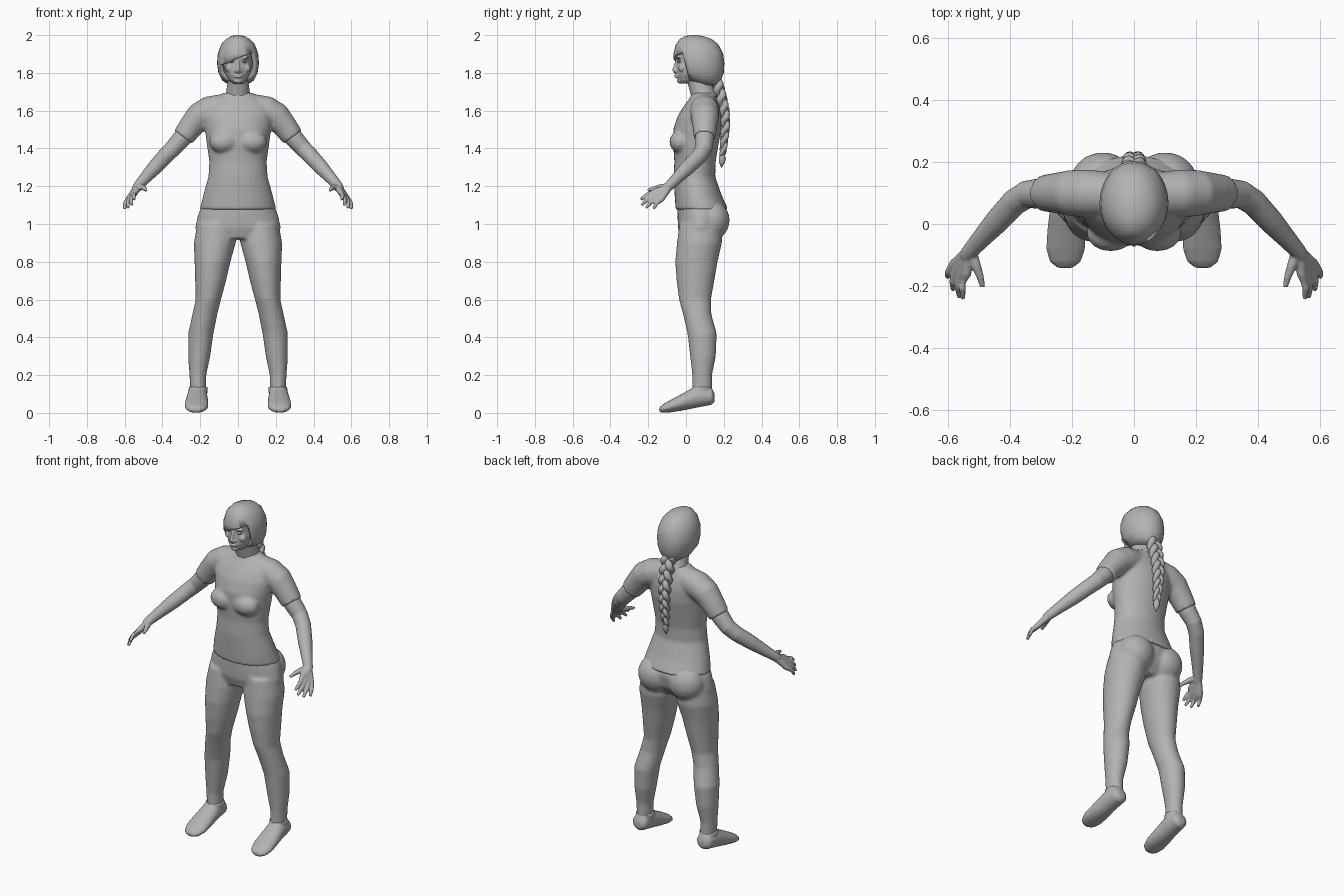
import bpy, bmesh, math
from mathutils import Vector, Matrix

cube = bpy.data.objects.get("Cube")
if cube:
    bpy.data.objects.remove(cube)

grey = bpy.data.materials.new("plain_grey")
grey.use_nodes = True
GREY = (0.45, 0.45, 0.45, 1)
grey.diffuse_color = GREY
grey.node_tree.nodes["Principled BSDF"].inputs["Base Color"].default_value = GREY
X, Y, Z = Vector((1, 0, 0)), Vector((0, 1, 0)), Vector((0, 0, 1))


def loft(bm, rings, segs=24):
    """Skin closed elliptical rings given as (centre, half axis u, half axis v)."""
    loops = []
    for c, u, v in rings:
        angles = [math.tau * i / segs for i in range(segs)]
        loops.append([bm.verts.new(c + u * math.cos(a) + v * math.sin(a)) for a in angles])
    for a, b in zip(loops, loops[1:]):
        for i in range(segs):
            j = (i + 1) % segs
            bm.faces.new((a[i], a[j], b[j], b[i]))
    bm.faces.new(loops[0][::-1])
    bm.faces.new(loops[-1])


def stack(bm, rows, side=1):
    """Horizontal rings from rows of (z, x0, x1, y0, y1)."""
    loft(bm, [(Vector((side * (x0 + x1) / 2, (y0 + y1) / 2, z)),
               X * (x1 - x0) / 2, Y * (y1 - y0) / 2) for z, x0, x1, y0, y1 in rows], 32)


def tube(bm, pts, side=1, segs=16):
    """Round limb through points (x, y, z, radius)."""
    ps = [Vector((side * p[0], p[1], p[2])) for p in pts]
    rings = []
    for i, p in enumerate(ps):
        t = (ps[min(i + 1, len(ps) - 1)] - ps[max(i - 1, 0)]).normalized()
        u = t.cross(Y if abs(t.y) < 0.9 else X).normalized()
        rings.append((p, u * pts[i][3], t.cross(u) * pts[i][3]))
    loft(bm, rings, segs)


def ball(bm, centre, radii, side=1):
    m = Matrix.Translation((side * centre[0], centre[1], centre[2])) @ Matrix.Diagonal((*radii, 1))
    bmesh.ops.create_uvsphere(bm, u_segments=24, v_segments=14, radius=1, matrix=m)


def finish(name, bm, voxel=0, smooth=4):
    bmesh.ops.recalc_face_normals(bm, faces=bm.faces[:])
    for f in bm.faces:
        f.smooth = True
    me = bpy.data.meshes.new(name)
    bm.to_mesh(me)
    bm.free()
    me.materials.append(grey)
    ob = bpy.data.objects.new(name, me)
    bpy.context.collection.objects.link(ob)
    if voxel:
        r = ob.modifiers.new("blend", 'REMESH')
        r.mode, r.voxel_size, r.use_smooth_shade = 'VOXEL', voxel, True
        s = ob.modifiers.new("soften", 'SMOOTH')
        s.factor, s.iterations = 0.5, smooth
    return ob


# Shirt: torso, bust, shoulders and short sleeves
bm = bmesh.new()
stack(bm, [(z, -w, w, y0, y1) for z, w, y0, y1 in (
    (1.075, .203, -.055, .225), (1.15, .185, -.06, .19), (1.25, .157, -.065, .155),
    (1.33, .152, -.062, .157), (1.42, .165, -.068, .172), (1.5, .175, -.068, .187),
    (1.57, .185, -.045, .187), (1.62, .175, -.015, .178), (1.66, .13, .015, .165),
    (1.695, .075, .035, .15))])
for s in (1, -1):
    ball(bm, (.075, -.03, 1.435), (.078, .058, .06), s)
    tube(bm, [(.07, .095, 1.62, .07), (.15, .098, 1.6, .078), (.205, .1, 1.57, .074),
              (.25, .1, 1.515, .065), (.29, .099, 1.46, .059)], s, 24)
finish("shirt", bm, .009, 6)

# Trousers: pelvis, buttocks and both legs
bm = bmesh.new()
stack(bm, [(z, -w, w, y0, y1) for z, w, y0, y1 in (
    (1.1, .19, -.045, .2), (1.05, .212, -.045, .21), (.98, .227, -.043, .195),
    (.92, .19, -.025, .15))])
for s in (1, -1):
    ball(bm, (.1, .135, 1.02), (.105, .096, .105), s)
    stack(bm, [(1.0, .02, .215, -.035, .19), (.9, .012, .234, -.048, .19),
               (.8, .04, .23, -.057, .167), (.7, .063, .227, -.05, .15),
               (.6, .09, .224, -.037, .132), (.52, .11, .242, -.015, .135),
               (.42, .13, .264, .008, .163), (.3, .147, .264, .022, .158),
               (.2, .168, .257, .033, .138), (.1, .17, .252, .033, .138)], s)
finish("trousers", bm, .009, 6)

# Arms with hands, and shoes
FINGERS = (((.54, -.163, 1.172), (.55, -.24, 1.13)), ((.555, -.163, 1.152), (.562, -.236, 1.1)),
           ((.57, -.15, 1.137), (.582, -.212, 1.085)), ((.58, -.13, 1.132), (.6, -.172, 1.08)))
for s, label in ((1, "left"), (-1, "right")):
    bm = bmesh.new()
    tube(bm, [(.22, .1, 1.55, .05), (.3, .098, 1.45, .05), (.345, .095, 1.4, .045),
              (.385, .07, 1.36, .043), (.44, .01, 1.3, .04), (.49, -.045, 1.245, .032),
              (.53, -.09, 1.2, .026), (.54, -.105, 1.185, .024)], s)
    for knuckle, tip in FINGERS:
        k, t = Vector(knuckle), Vector(tip)
        mid = k.lerp(t, .5) + Vector((.008, -.004, .004))
        tube(bm, [(.533, -.09, 1.195, .02), (*k, .016), (*mid, .0115), (*t, .008)], s)
    tube(bm, [(.525, -.085, 1.2, .018), (.508, -.135, 1.195, .016),
              (.495, -.17, 1.188, .012), (.487, -.203, 1.178, .008)], s)
    finish(label + "_arm", bm, .0045, 4)

    bm = bmesh.new()
    rows = [(.152, .06, .1, .022), (.137, .043, .132, .046), (.09, .034, .142, .052),
            (.045, .025, .138, .055), (-.02, .012, .102, .061), (-.08, .003, .07, .063),
            (-.122, 0, .046, .05), (-.142, .006, .028, .024)]
    loft(bm, [(Vector((s * (.216 + (.05 - y) * .03), y, (lo + hi) / 2)), X * w, Z * (hi - lo) / 2)
              for y, lo, hi, w in rows], 28)
    tube(bm, [(.211, .085, .07, .045), (.211, .085, .138, .052)], s, 28)
    finish(label + "_shoe", bm, .006, 4)

# Head: skull, neck, nose, lips, chin and brow
bm = bmesh.new()
stack(bm, [(z, -w, w, y0, y1) for z, w, y0, y1 in (
    (1.745, .024, -.035, .03), (1.76, .045, -.043, .07), (1.79, .064, -.051, .1),
    (1.83, .075, -.051, .14), (1.865, .079, -.047, .16), (1.91, .082, -.053, .165),
    (1.95, .065, -.03, .14), (1.97, .03, .02, .09))])
tube(bm, [(0, .095, 1.66, .075), (0, .085, 1.7, .063), (0, .065, 1.75, .056), (0, .05, 1.8, .056)])
tube(bm, [(0, -.045, 1.872, .008), (0, -.055, 1.84, .009), (0, -.063, 1.815, .011), (0, -.055, 1.803, .009)])
ball(bm, (0, -.034, 1.757), (.022, .014, .013))
for z in (1.779, 1.788):
    ball(bm, (0, -.05, z), (.024, .011, .006))
for s in (1, -1):
    ball(bm, (.012, -.052, 1.81), (.009, .01, .008), s)
    ball(bm, (.034, -.038, 1.88), (.026, .013, .007), s)
    ball(bm, (.045, -.022, 1.825), (.022, .018, .022), s)
finish("head", bm, .004, 4)

bm = bmesh.new()
for s in (1, -1):
    ball(bm, (.033, -.036, 1.86), (.015, .012, .007), s)
finish("eyes", bm)

# Hair cap with a slanted fringe cut over the face
bm = bmesh.new()
stack(bm, [(z, -w, w, y0, y1) for z, w, y0, y1 in (
    (1.735, .045, .08, .17), (1.76, .084, .005, .185), (1.8, .104, -.055, .2),
    (1.85, .111, -.067, .203), (1.9, .107, -.067, .197), (1.95, .09, -.054, .172),
    (1.98, .063, -.032, .135), (1.995, .034, -.005, .09), (2.0, .01, .025, .055))])
fringe = Vector((-.4, 0, 1)).normalized()
edge = Vector((0, 1, .25)).normalized()
cuts = ((Vector((0, 0, 1.878)), fringe), (Vector((0, .005, 1.81)), edge))
for co, no in cuts:
    bmesh.ops.bisect_plane(bm, geom=bm.verts[:] + bm.edges[:] + bm.faces[:],
                           plane_co=co, plane_no=no)
gone = [f for f in bm.faces if all((f.calc_center_median() - co).dot(no) < 0 for co, no in cuts)]
bmesh.ops.delete(bm, geom=gone, context='FACES')
hair = finish("hair", bm)
shell = hair.modifiers.new("thickness", 'SOLIDIFY')
shell.thickness, shell.offset = .018, -1
bpy.context.view_layer.objects.active = hair
hair.select_set(True)
bpy.ops.object.shade_smooth_by_angle(angle=math.radians(50))

# Braid: three woven strands and a tuft
bm = bmesh.new()
SPINE = [(1.77, .155), (1.7, .178), (1.6, .202), (1.52, .208), (1.42, .2), (1.36, .193)]


def spine_y(z):
    for (z0, y0), (z1, y1) in zip(SPINE, SPINE[1:]):
        if z >= z1:
            return y0 + (y1 - y0) * (z0 - z) / (z0 - z1)
    return SPINE[-1][1]


for strand in range(3):
    pts = []
    for i in range(61):
        f = i / 60
        z = 1.765 - .4 * f
        a = math.tau * (2.4 * f + strand / 3)
        size = 1 - .5 * f ** 1.5
        pts.append((.024 * size * math.sin(a), spine_y(z) + .014 * size * math.sin(2 * a),
                    z, .021 * size))
    tube(bm, pts, 1, 12)
tube(bm, [(0, .193, 1.375, .013), (0, .193, 1.365, .013), (0, .192, 1.345, .019),
          (0, .19, 1.325, .014), (0, .188, 1.3, .003)])
finish("braid", bm)
